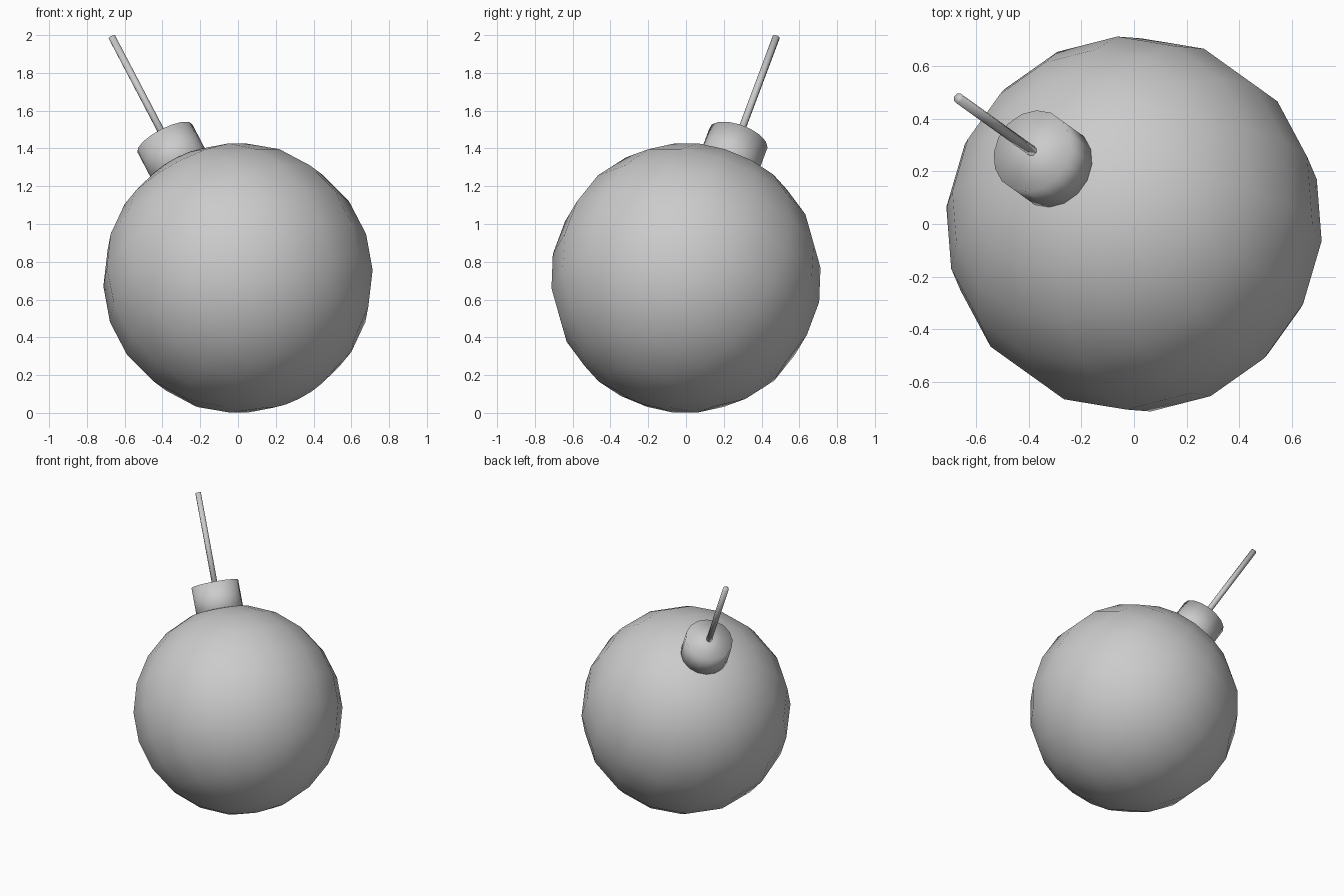
import bpy, bmesh, math
from mathutils import Matrix, Vector

if "Cube" in bpy.data.objects:
    bpy.data.objects.remove(bpy.data.objects["Cube"])

R = 0.717
CENTRE = Vector((0, 0, 0.714))
AXIS = Vector((-0.44, 0.315, 0.841)).normalized()   # direction of neck and fuse

# Tilted frame: local z runs along the fuse, local x leans towards world up
x = (Vector((0, 0, 1)) - AXIS * AXIS.z).normalized()
y = AXIS.cross(x)
FRAME = (Matrix.Translation(CENTRE) @ Matrix((x, y, AXIS)).transposed().to_4x4()
         @ Matrix.Rotation(math.pi / 16, 4, 'Z'))


def finish(name, bm):
    bmesh.ops.transform(bm, matrix=FRAME, verts=bm.verts)
    for f in bm.faces:
        f.smooth = True
    mesh = bpy.data.meshes.new(name)
    bm.to_mesh(mesh)
    bm.free()
    bpy.context.collection.objects.link(bpy.data.objects.new(name, mesh))


def rod(name, radius, start, end, sides):
    bm = bmesh.new()
    bmesh.ops.create_cone(bm, cap_ends=True, segments=sides, radius1=radius,
                          radius2=radius, depth=end - start,
                          matrix=Matrix.Translation((0, 0, (start + end) / 2)))
    finish(name, bm)


# Round body
bm = bmesh.new()
bmesh.ops.create_uvsphere(bm, u_segments=16, v_segments=11, radius=R)
finish("body", bm)

# Neck and fuse
rod("neck", 0.163, 0.62, 0.88, 16)
rod("fuse", 0.02, 0.80, 1.517, 8)
